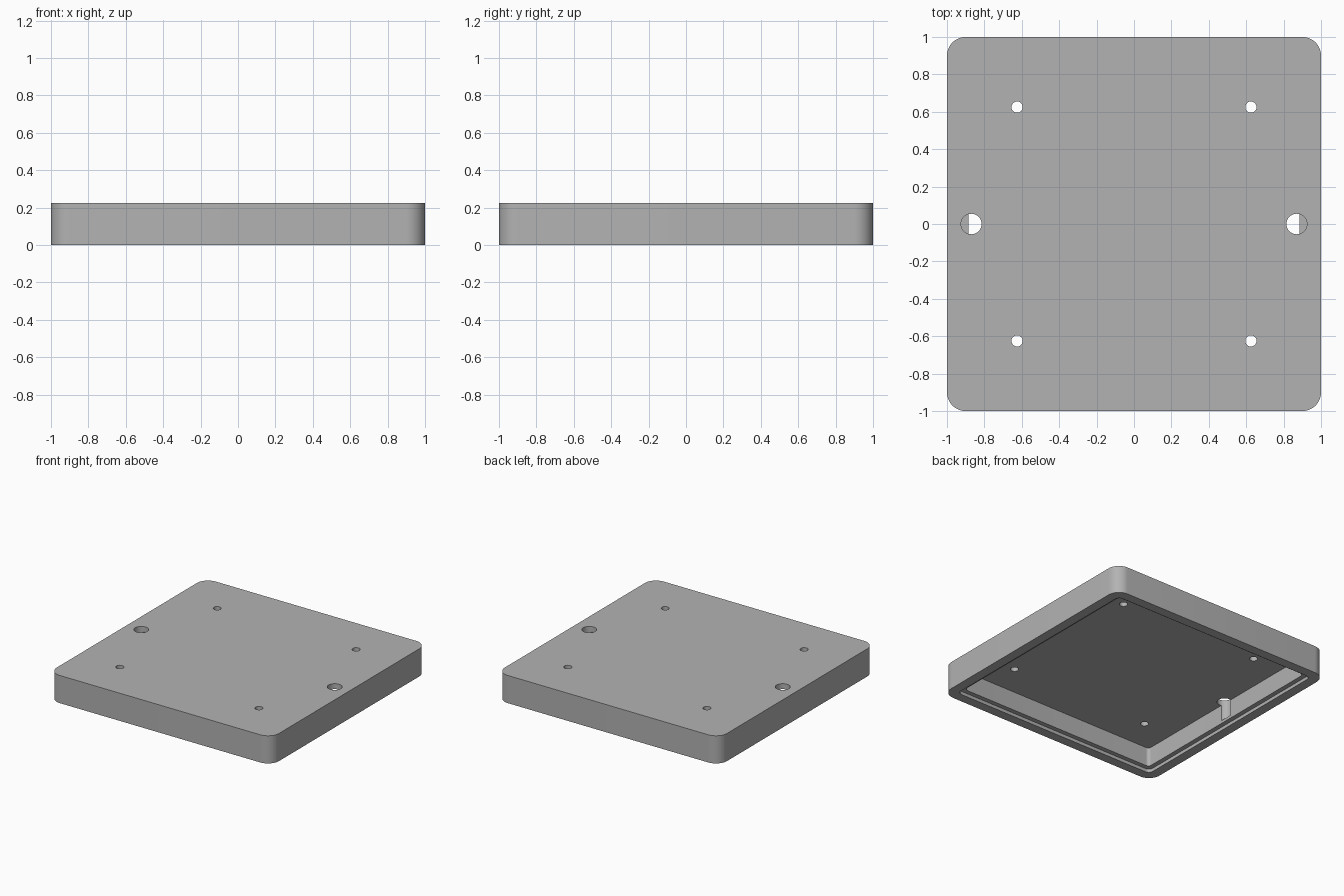
import bpy, bmesh, math

cube = bpy.data.objects.get("Cube")
if cube:
    bpy.data.objects.remove(cube, do_unlink=True)

HEIGHT = 0.225

grey = bpy.data.materials.new("plain grey")
grey.use_nodes = True
grey.diffuse_color = (0.45, 0.45, 0.45, 1)
grey.node_tree.nodes["Principled BSDF"].inputs["Base Color"].default_value = (0.45, 0.45, 0.45, 1)


def prism(name, outline, z0, z1):
    """Extrude a closed 2D outline from z0 to z1."""
    bm = bmesh.new()
    face = bm.faces.new([bm.verts.new((x, y, z0)) for x, y in outline])
    top = bmesh.ops.extrude_face_region(bm, geom=[face])["geom"]
    verts = [v for v in top if isinstance(v, bmesh.types.BMVert)]
    bmesh.ops.translate(bm, verts=verts, vec=(0, 0, z1 - z0))
    bmesh.ops.recalc_face_normals(bm, faces=bm.faces)
    mesh = bpy.data.meshes.new(name)
    bm.to_mesh(mesh)
    bm.free()
    mesh.materials.append(grey)
    obj = bpy.data.objects.new(name, mesh)
    bpy.context.collection.objects.link(obj)
    return obj


def rounded_square(half, radius, steps=12):
    points = []
    for quarter, (sx, sy) in enumerate([(1, 1), (-1, 1), (-1, -1), (1, -1)]):
        for i in range(steps + 1):
            a = math.pi / 2 * (quarter + i / steps)
            points.append((sx * (half - radius) + radius * math.cos(a),
                           sy * (half - radius) + radius * math.sin(a)))
    return points


def circle(cx, cy, radius, steps=40):
    angles = [math.tau * i / steps for i in range(steps)]
    return [(cx + radius * math.cos(a), cy + radius * math.sin(a)) for a in angles]


# Solid lid block with rounded corners
lid = prism("lid", rounded_square(1, 0.1), 0, HEIGHT)

# Underside: shallow stepped lip, then the deep cavity
cutters = [prism("lip_cutter", rounded_square(0.922, 0.04), -0.1, 0.027),
           prism("cavity_cutter", rounded_square(0.885, 0.027), -0.1, 0.18)]

# Four screw holes and two larger side holes that notch the cavity wall
for sx in (-1, 1):
    for sy in (-1, 1):
        cutters.append(prism("screw_hole_cutter", circle(sx * 0.625, sy * 0.625, 0.03), -0.1, 0.4))
    cutters.append(prism("side_hole_cutter", circle(sx * 0.87, 0, 0.055), 0.05, 0.4))

# Apply the cuts one after another, then remove the cutters
bpy.context.view_layer.objects.active = lid
for cutter in cutters:
    cutter.hide_render = True
    cut = lid.modifiers.new("cut", "BOOLEAN")
    cut.operation = "DIFFERENCE"
    cut.solver = "EXACT"
    cut.object = cutter
    bpy.ops.object.modifier_apply(modifier=cut.name)
    bpy.data.objects.remove(cutter, do_unlink=True)

# Smooth rounded corners and hole walls, crisp edges elsewhere
bpy.ops.object.select_all(action="DESELECT")
lid.select_set(True)
bpy.ops.object.shade_smooth_by_angle(angle=math.radians(30))
